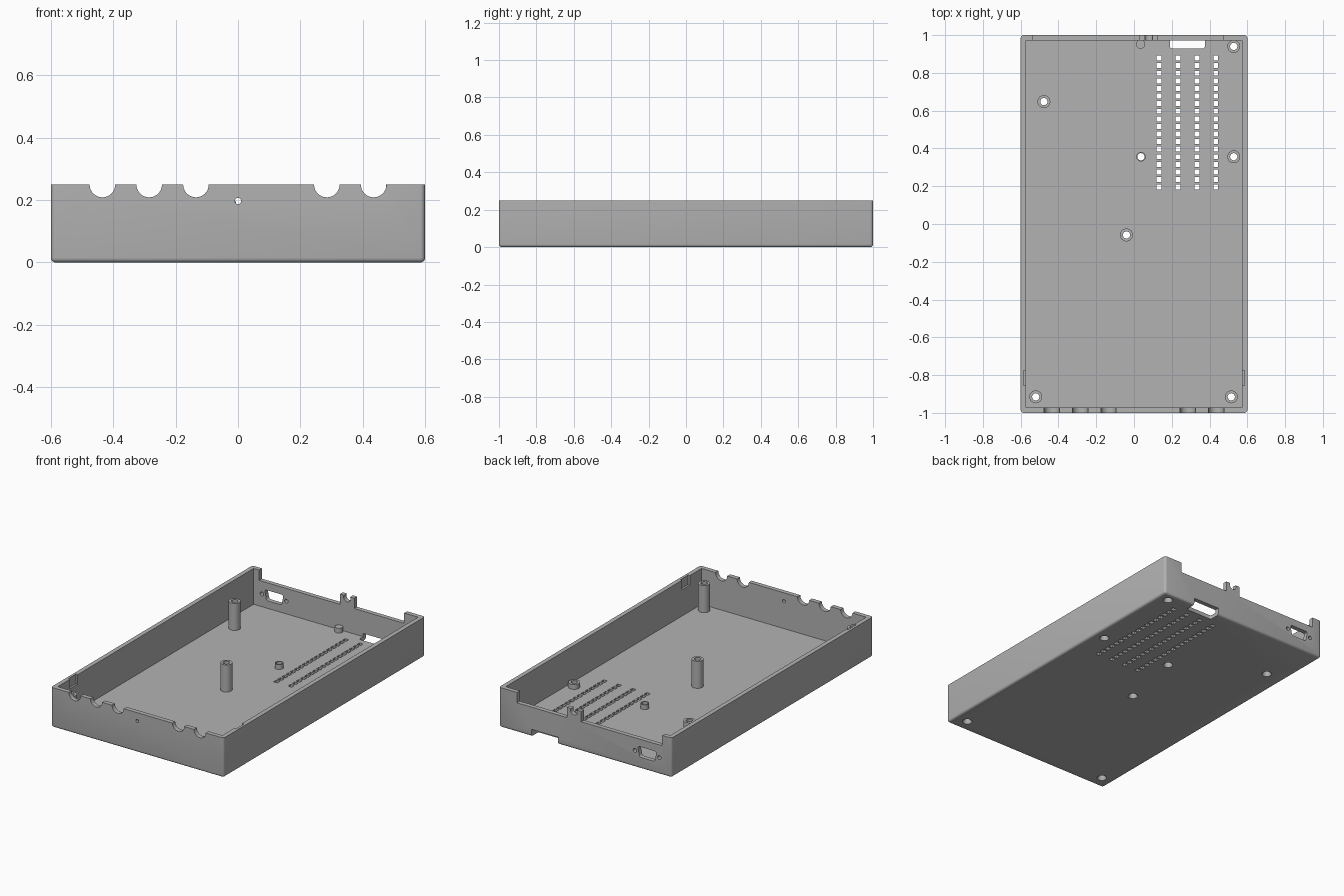
import bpy, bmesh, math
from mathutils import Matrix, Vector

if "Cube" in bpy.data.objects:
    bpy.data.objects.remove(bpy.data.objects["Cube"])

W, L, H = 1.2, 2.0, 0.25        # outer size
WALL, FLOOR = 0.028, 0.025

grey = bpy.data.materials.new("plain grey")
grey.use_nodes = True
COLOUR = (0.45, 0.45, 0.45, 1)
grey.diffuse_color = COLOUR
grey.node_tree.nodes["Principled BSDF"].inputs["Base Color"].default_value = COLOUR


def finish(name, bm):
    bmesh.ops.recalc_face_normals(bm, faces=bm.faces)
    mesh = bpy.data.meshes.new(name)
    bm.to_mesh(mesh)
    bm.free()
    mesh.materials.append(grey)
    obj = bpy.data.objects.new(name, mesh)
    bpy.context.collection.objects.link(obj)
    return obj


def box(bm, x0, x1, y0, y1, z0, z1):
    m = Matrix.Translation(((x0 + x1) / 2, (y0 + y1) / 2, (z0 + z1) / 2))
    m = m @ Matrix.Diagonal((x1 - x0, y1 - y0, z1 - z0, 1))
    return bmesh.ops.create_cube(bm, size=1, matrix=m)["verts"]


def cylinder(bm, centre, r1, r2, depth, along_y=False, sides=32):
    m = Matrix.Translation(centre)
    if along_y:
        m = m @ Matrix.Rotation(math.pi / 2, 4, "X")
    bmesh.ops.create_cone(bm, cap_ends=True, segments=sides, radius1=r1,
                          radius2=r2, depth=depth, matrix=m)


def cut(target, bm):
    cutter = finish("cutter", bm)
    cutter.hide_render = True
    mod = target.modifiers.new("cut", "BOOLEAN")
    mod.operation, mod.solver, mod.object = "DIFFERENCE", "EXACT", cutter
    bpy.context.view_layer.objects.active = target
    bpy.ops.object.modifier_apply(modifier=mod.name)
    bpy.data.objects.remove(cutter)


def smooth(obj):
    bpy.ops.object.select_all(action="DESELECT")
    obj.select_set(True)
    bpy.context.view_layer.objects.active = obj
    bpy.ops.object.shade_smooth_by_angle(angle=math.radians(30))


# Tray shell with rounded bottom and corner edges
bm = bmesh.new()
box(bm, -W / 2, W / 2, -L / 2, L / 2, 0, H)
edges = [e for e in bm.edges if min(v.co.z for v in e.verts) < 0.01]
bmesh.ops.bevel(bm, geom=edges, offset=0.015, segments=4, profile=0.5, affect="EDGES")
tray = finish("tray_shell", bm)

# Hollow inside
bm = bmesh.new()
box(bm, WALL - W / 2, W / 2 - WALL, WALL - L / 2, L / 2 - WALL, FLOOR, H + 0.1)
cut(tray, bm)

# Lowered back wall on both sides of the cable prongs, and a slot at its foot
bm = bmesh.new()
for x0, x1 in ((-0.535, 0.028), (0.128, 0.475)):
    box(bm, x0, x1, 0.95, 1.1, 0.185, 0.4)
slot = box(bm, 0.19, 0.375, 0.93, 1.1, -0.1, 0.045)
corners = {e for v in slot for e in v.link_edges
           if all(abs(w.co.y - 0.93) < 0.01 for w in e.verts[:])
           or abs(e.verts[0].co.z - e.verts[1].co.z) > 0.1}
uprights = [e for e in corners if abs(e.verts[0].co.z - e.verts[1].co.z) > 0.1]
bmesh.ops.bevel(bm, geom=uprights, offset=0.01, segments=3, profile=0.5, affect="EDGES")
cut(tray, bm)

# Round cable notches and small holes in the front and back walls
bm = bmesh.new()
for x in (-0.435, -0.285, -0.135, 0.285, 0.435):
    cylinder(bm, (x, -0.98, H), 0.041, 0.041, 0.1, True)
cylinder(bm, (0, -0.98, 0.197), 0.01, 0.01, 0.1, True, 16)
cylinder(bm, (0.078, 0.98, 0.238), 0.024, 0.024, 0.1, True)
for x in (-0.515, -0.345):
    cylinder(bm, (x, 0.98, 0.105), 0.012, 0.012, 0.1, True, 16)

# Socket opening, wider at the top
opening = box(bm, -0.495, -0.365, 0.93, 1.05, 0.072, 0.138)
for v in opening:
    if v.co.z < 0.1:
        v.co.x += 0.012 if v.co.x < -0.43 else -0.012
lengthwise = {e for v in opening for e in v.link_edges
              if abs(e.verts[0].co.y - e.verts[1].co.y) > 0.1}
bmesh.ops.bevel(bm, geom=list(lengthwise), offset=0.012, segments=3,
                profile=0.5, affect="EDGES")

# Catch recesses in the side walls
for s in (-1, 1):
    a, b = sorted((s * 0.55, s * 0.584))
    box(bm, a, b, -0.855, -0.775, 0.19, H + 0.1)
cut(tray, bm)

# Floor vents and screw holes
TALL = [(-0.52, -0.915), (0.515, -0.915), (-0.04, -0.058), (-0.477, 0.648)]
SHORT = [(0.528, 0.94, 0.034), (0.528, 0.356, 0.034), (0.037, 0.356, 0.025)]
HOLE = 0.019
bm = bmesh.new()
for column in range(4):
    for row in range(18):
        x, y = 0.133 + 0.1 * column, 0.195 + 0.0402 * row
        box(bm, x - 0.013, x + 0.013, y - 0.013, y + 0.013, -0.1, 0.1)
for x, y in TALL + [p[:2] for p in SHORT]:
    cylinder(bm, (x, y, 0), HOLE, HOLE, 0.2)
cut(tray, bm)

# Countersinks under the screw holes
bm = bmesh.new()
for x, y in TALL + [p[:2] for p in SHORT]:
    cylinder(bm, (x, y, 0.005), 0.034, HOLE, 0.03)
cut(tray, bm)
smooth(tray)


# Hollow standoffs
def standoff(name, x, y, radius, top):
    bm = bmesh.new()
    ring = [(HOLE, FLOOR), (radius, FLOOR), (radius, top), (HOLE, top)]
    verts = [bm.verts.new((x + r, y, z)) for r, z in ring]
    loop = [bm.edges.new((verts[i], verts[(i + 1) % 4])) for i in range(4)]
    bmesh.ops.spin(bm, geom=verts + loop, cent=Vector((x, y, 0)), axis=(0, 0, 1),
                   angle=math.tau, steps=32, use_merge=True)
    bmesh.ops.remove_doubles(bm, verts=bm.verts, dist=0.0001)
    smooth(finish(name, bm))


for i, (x, y) in enumerate(TALL):
    standoff(f"tall_standoff_{i + 1}", x, y, 0.034, 0.195)
for i, (x, y, r) in enumerate(SHORT):
    standoff(f"short_standoff_{i + 1}", x, y, r, 0.055)

# Solid support peg by the back wall
bm = bmesh.new()
cylinder(bm, (0.035, 0.952, FLOOR + 0.015), 0.024, 0.024, 0.03)
smooth(finish("support_peg", bm))
